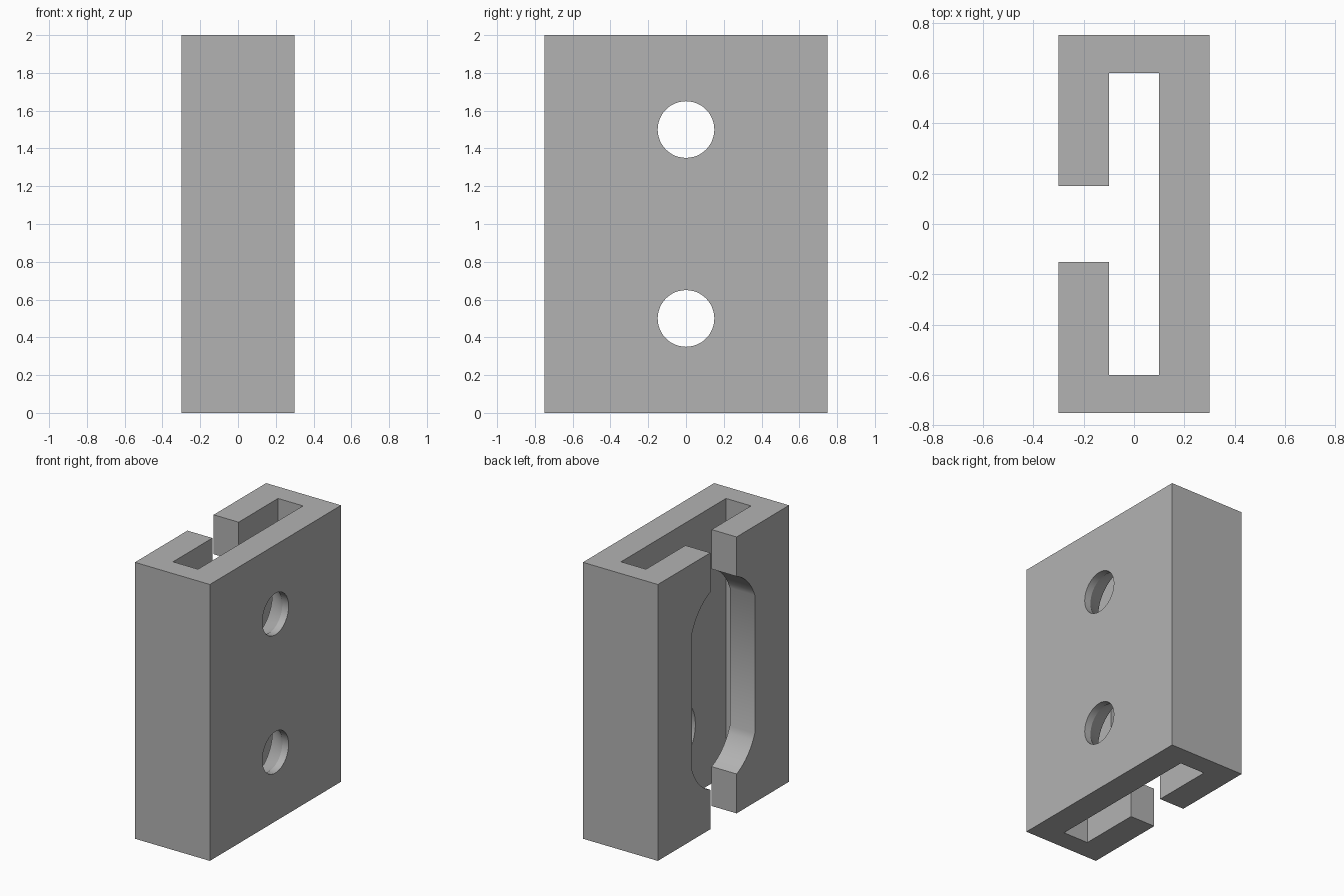
import bpy, bmesh, math

if "Cube" in bpy.data.objects:
    bpy.data.objects.remove(bpy.data.objects["Cube"])

HEIGHT = 2.0
HOLES = (0.5, 1.5)          # hole centre heights

gray = bpy.data.materials.new("plain gray")
gray.diffuse_color = (0.45, 0.45, 0.45, 1)
gray.use_nodes = True
gray.node_tree.nodes["Principled BSDF"].inputs["Base Color"].default_value = gray.diffuse_color


def finish(name, bm):
    bmesh.ops.recalc_face_normals(bm, faces=bm.faces)
    mesh = bpy.data.meshes.new(name)
    bm.to_mesh(mesh)
    bm.free()
    mesh.materials.append(gray)
    obj = bpy.data.objects.new(name, mesh)
    bpy.context.collection.objects.link(obj)
    return obj


def prism(name, points, direction):
    """Extrude a closed outline along a direction."""
    bm = bmesh.new()
    face = bm.faces.new([bm.verts.new(p) for p in points])
    out = bmesh.ops.extrude_face_region(bm, geom=[face])
    verts = [v for v in out["geom"] if isinstance(v, bmesh.types.BMVert)]
    bmesh.ops.translate(bm, verts=verts, vec=direction)
    return finish(name, bm)


def lathe_x(name, profile, z, sides=48):
    """Solid of revolution about an x-parallel axis, profile of (x, radius)."""
    bm = bmesh.new()
    rings = []
    for x, r in profile:
        angles = [2 * math.pi * i / sides for i in range(sides)]
        rings.append([bm.verts.new((x, r * math.cos(a), z + r * math.sin(a))) for a in angles])
    for a, b in zip(rings, rings[1:]):
        for i in range(sides):
            j = (i + 1) % sides
            bm.faces.new((a[i], a[j], b[j], b[i]))
    bm.faces.new(rings[0])
    bm.faces.new(rings[-1])
    return finish(name, bm)


def cut(obj, cutter):
    mod = obj.modifiers.new(cutter.name, 'BOOLEAN')
    mod.operation = 'DIFFERENCE'
    mod.solver = 'EXACT'
    mod.object = cutter
    bpy.context.view_layer.objects.active = obj
    bpy.ops.object.modifier_apply(modifier=mod.name)
    bpy.data.objects.remove(cutter)


# C-shaped channel: half outline mirrored in y
half = [(0.3, 0.75), (-0.3, 0.75), (-0.3, 0.15), (-0.1, 0.15), (-0.1, 0.6), (0.1, 0.6)]
outline = half + [(x, -y) for x, y in reversed(half)]
channel = prism("channel_bracket", [(x, y, 0) for x, y in outline], (0, 0, HEIGHT))

# Access opening through both lips, with arched ends
R, HALF_WIDTH, RISE = 0.383, 0.357, 0.137
start = math.asin(RISE / R)
arc = [start + (math.pi - 2 * start) * i / 20 for i in range(21)]
top = [(R * math.cos(a), 1.5 - RISE + R * math.sin(a)) for a in arc]
window = top + [(-y, HEIGHT - z) for y, z in top]
cut(channel, prism("lip_opening", [(-0.4, y, z) for y, z in window], (0.38, 0, 0)))

# Countersunk screw holes through the back plate
for z in HOLES:
    cut(channel, lathe_x("screw_hole", [(0.05, 0.25), (0.1, 0.25), (0.25, 0.15), (0.4, 0.15)], z))

bpy.ops.object.select_all(action='DESELECT')
channel.select_set(True)
bpy.context.view_layer.objects.active = channel
bpy.ops.object.shade_smooth_by_angle(angle=math.radians(30))
